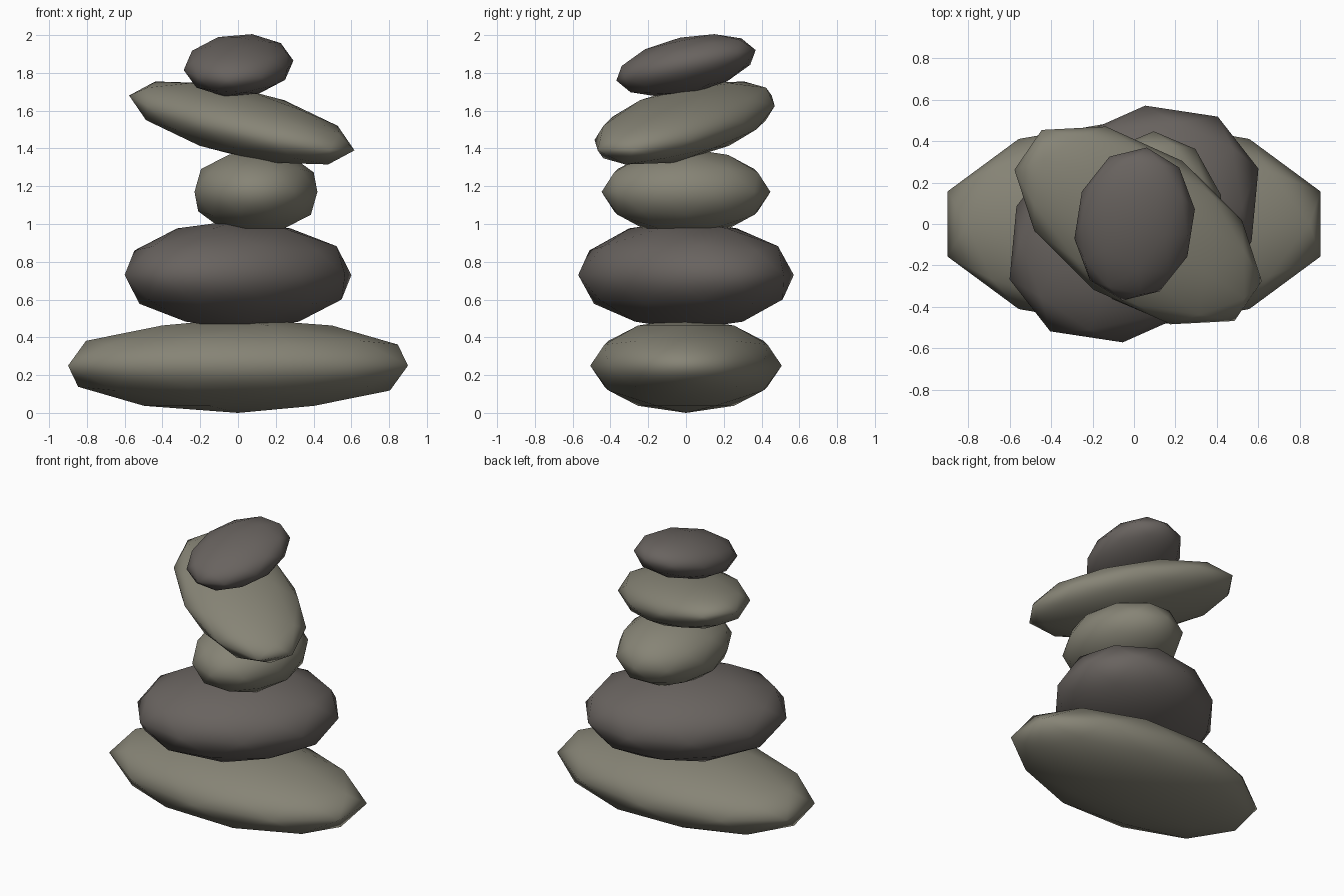
import bpy
from math import radians

if "Cube" in bpy.data.objects:
    bpy.data.objects.remove(bpy.data.objects["Cube"])


def material(name, rgb):
    mat = bpy.data.materials.new(name)
    mat.diffuse_color = (*rgb, 1)
    mat.use_nodes = True
    mat.node_tree.nodes["Principled BSDF"].inputs["Base Color"].default_value = mat.diffuse_color
    return mat


olive = material("olive_stone", (0.24, 0.23, 0.18))
dark = material("dark_stone", (0.14, 0.125, 0.115))


def stone(name, centre, radii, rotation, mat):
    """Flattened low-poly pebble with smooth shading."""
    bpy.ops.mesh.primitive_ico_sphere_add(
        subdivisions=2, radius=1, location=centre,
        rotation=[radians(a) for a in rotation])
    ob = bpy.context.object
    ob.name = name
    ob.scale = radii
    ob.data.materials.append(mat)
    bpy.ops.object.shade_smooth()


# Balanced pile, from the ground up
stone("base_stone", (0, 0, 0.25), (0.946, 0.507, 0.25), (0, 0, 0), olive)
stone("second_stone", (0, 0, 0.73), (0.67, 0.515, 0.29), (0, 0, 38), dark)
stone("middle_stone", (0.095, 0, 1.17), (0.342, 0.447, 0.23), (0, 0, 0), olive)
stone("tilted_stone", (0.02, -0.007, 1.535), (0.694, 0.377, 0.175), (0, 12.7, -34.5), olive)
stone("top_stone", (0.003, 0, 1.84), (0.29, 0.382, 0.15), (12.2, 0, -9), dark)
